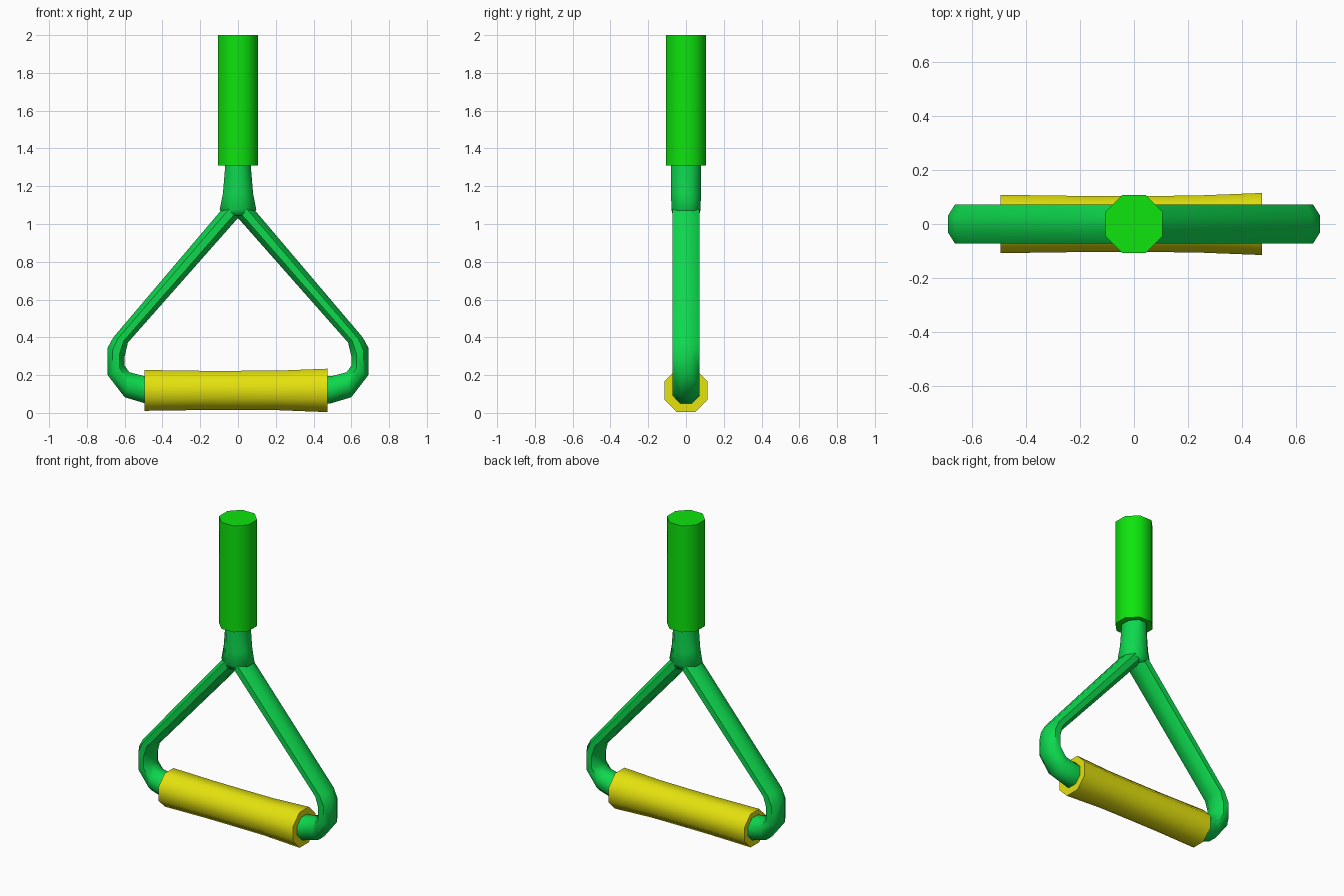
import bpy, bmesh, math
from mathutils import Vector

if "Cube" in bpy.data.objects:
    bpy.data.objects.remove(bpy.data.objects["Cube"])


def material(name, rgb):
    m = bpy.data.materials.new(name)
    m.diffuse_color = (*rgb, 1)
    m.use_nodes = True
    m.node_tree.nodes["Principled BSDF"].inputs["Base Color"].default_value = m.diffuse_color
    return m


strap_green = material("bright green", (0.004, 0.78, 0.004))
frame_green = material("emerald green", (0.004, 0.69, 0.075))
grip_yellow = material("yellow", (0.78, 0.76, 0.004))


def loft(name, sections, mat, mirror=False):
    """Octagonal tube; each section = (edge point xz, opposite edge point xz, half depth in y)."""
    bm = bmesh.new()
    k = 1 / math.cos(math.pi / 8)
    rings = []
    for a, b, hy in sections:
        a, b = Vector((a[0], 0, a[1])), Vector((b[0], 0, b[1]))
        mid, u = (a + b) / 2, (a - b) / 2
        ring = []
        for i in range(8):
            t = math.pi / 8 + i * math.pi / 4
            ring.append(bm.verts.new(mid + u * math.cos(t) * k
                                     + Vector((0, hy * math.sin(t) * k, 0))))
        rings.append(ring)
    for r, s in zip(rings, rings[1:]):
        for i in range(8):
            j = (i + 1) % 8
            bm.faces.new((r[i], r[j], s[j], s[i]))
    bm.faces.new(rings[0])
    bm.faces.new(rings[-1])
    bmesh.ops.recalc_face_normals(bm, faces=bm.faces)
    me = bpy.data.meshes.new(name)
    bm.to_mesh(me)
    bm.free()
    me.materials.append(mat)
    ob = bpy.data.objects.new(name, me)
    bpy.context.collection.objects.link(ob)
    if mirror:
        ob.modifiers.new("Mirror", 'MIRROR').use_clip = False
    bpy.ops.object.select_all(action='DESELECT')
    ob.select_set(True)
    bpy.context.view_layer.objects.active = ob
    bpy.ops.object.shade_smooth_by_angle(angle=math.radians(55))
    return ob


# upper strap sleeve
loft("strap_sleeve", [((0.106, z), (-0.106, z), 0.107) for z in (2.0, 1.31)], strap_green)

# neck where the two arms meet
loft("neck", [((hx, z), (-hx, z), hy) for z, hx, hy in
              ((1.34, 0.068, 0.079), (1.28, 0.07, 0.079), (1.16, 0.08, 0.079),
               (1.075, 0.097, 0.077), (1.045, 0.06, 0.07))], frame_green)

# bent side arms, from the neck down and into the grip
loft("side_arm", [
    ((0.05, 1.12), (-0.03, 1.06), 0.072),
    ((0.10, 1.06), (0.015, 1.015), 0.072),
    ((0.66, 0.40), (0.583, 0.372), 0.072),
    ((0.69, 0.345), (0.60, 0.30), 0.072),
    ((0.69, 0.20), (0.60, 0.25), 0.072),
    ((0.60, 0.083), (0.575, 0.215), 0.072),
    ((0.49, 0.05), (0.50, 0.196), 0.072),
    ((0.30, 0.05), (0.30, 0.19), 0.072)], frame_green, mirror=True)

# grip bar, flaring slightly at one end
loft("grip", [((x, 0.119 + r), (x, 0.119 - r), r) for x, r in
              ((-0.495, 0.108), (-0.2, 0.104), (0.0, 0.104), (0.22, 0.105),
               (0.475, 0.115))], grip_yellow)
